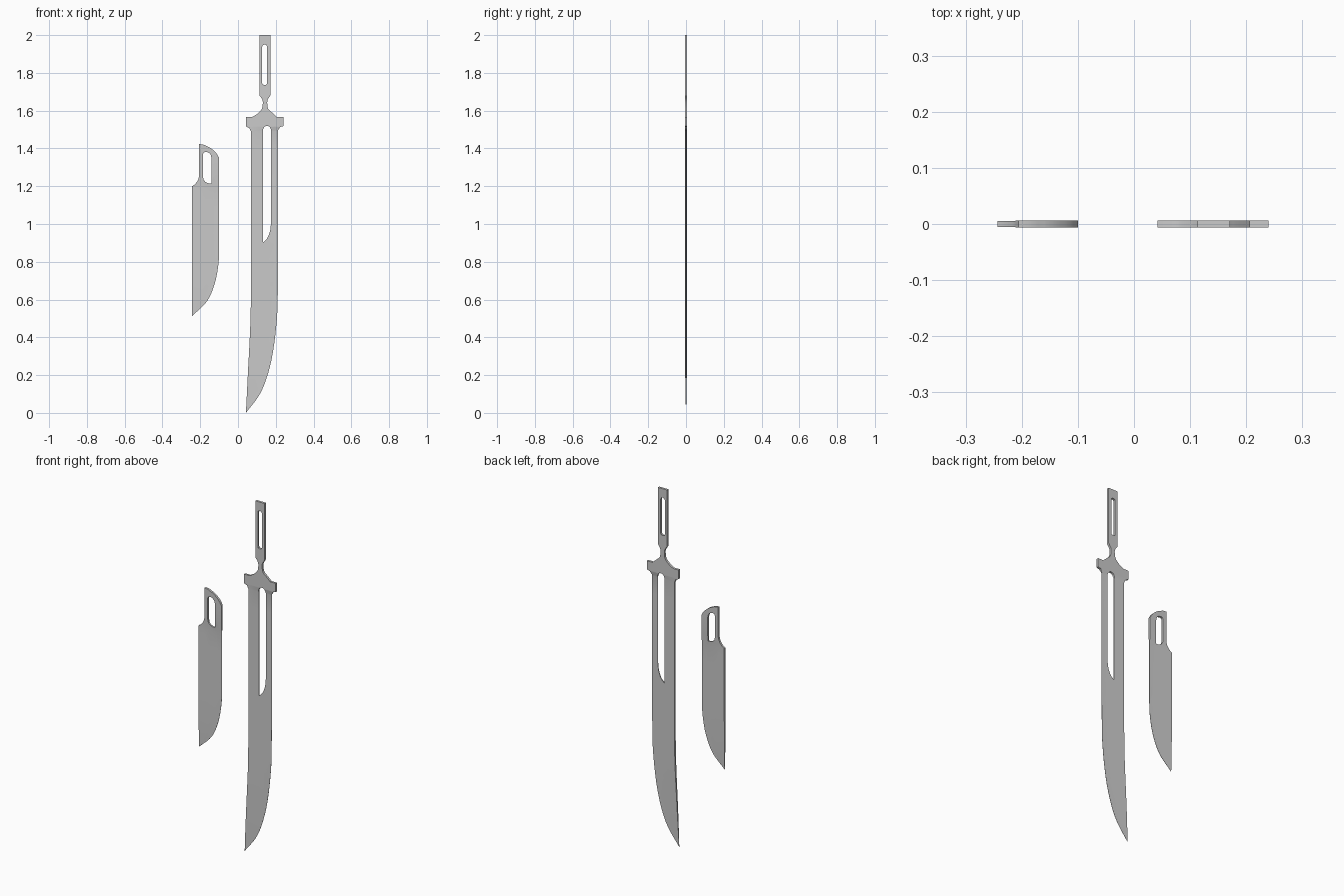
import bpy, bmesh
from mathutils import Vector

if "Cube" in bpy.data.objects:
    bpy.data.objects.remove(bpy.data.objects["Cube"])

T = 0.0063  # half thickness of the steel


def smooth(pts, n=5):
    """Rounded path through the given points."""
    p = [Vector(q) for q in pts]
    p = [2 * p[0] - p[1]] + p + [2 * p[-1] - p[-2]]
    out = []
    for a, b, c, d in zip(p, p[1:], p[2:], p[3:]):
        for i in range(n):
            t = i / n
            out.append(0.5 * (2 * b + (c - a) * t + (2 * a - 5 * b + 4 * c - d) * t * t
                              + (3 * b - a - 3 * c + d) * t ** 3))
    return [tuple(v) for v in out] + [tuple(pts[-1])]


def slot(x0, x1, z0, z1, c):
    """Upright slot with rounded corners."""
    return [(x0, z0 + c), (x0 + c * .3, z0 + c * .3), (x0 + c, z0),
            (x1 - c, z0), (x1 - c * .3, z0 + c * .3), (x1, z0 + c),
            (x1, z1 - c), (x1 - c * .3, z1 - c * .3), (x1 - c, z1),
            (x0 + c, z1), (x0 + c * .3, z1 - c * .3), (x0, z1 - c)]


def edge_x(edge, z):
    """x of the cutting edge at height z (edge runs downwards)."""
    if z >= edge[0][1]:
        return edge[0][0]
    for (xa, za), (xb, zb) in zip(edge, edge[1:]):
        if za >= z >= zb:
            return xb + (xa - xb) * (z - zb) / max(za - zb, 1e-6)
    return edge[-1][0]


def blade(name, outline, holes, edge, width, z_flat, z_ground, cuts_x):
    cu = bpy.data.curves.new(name + "_profile", 'CURVE')
    cu.dimensions, cu.fill_mode, cu.extrude = '2D', 'BOTH', T
    for loop in [outline] + holes:
        s = cu.splines.new('POLY')
        s.points.add(len(loop) - 1)
        for pt, (x, z) in zip(s.points, loop):
            pt.co = (x, z, 0, 1)
        s.use_cyclic_u = True
    tmp = bpy.data.objects.new(name + "_profile", cu)
    bpy.context.collection.objects.link(tmp)
    dg = bpy.context.evaluated_depsgraph_get()
    me = bpy.data.meshes.new_from_object(tmp.evaluated_get(dg))
    bpy.data.objects.remove(tmp)

    bm = bmesh.new()
    bm.from_mesh(me)
    bmesh.ops.remove_doubles(bm, verts=bm.verts, dist=1e-5)
    for v in bm.verts:
        v.co = (v.co.x, -v.co.z, v.co.y)
    # cut lines so the grind follows the blade evenly
    planes = [((x, 0, 0), (1, 0, 0)) for x in cuts_x]
    planes += [((0, 0, z), (0, 0, 1)) for z in
               [z_flat, z_ground] + [z_ground - 0.1 * i for i in range(1, 15)]]
    for co, no in planes:
        bmesh.ops.bisect_plane(bm, geom=bm.verts[:] + bm.edges[:] + bm.faces[:],
                               dist=1e-5, plane_co=co, plane_no=no)
    # grind from thick spine to thin cutting edge
    for v in bm.verts:
        x, y, z = v.co
        k = max(0.08, min(1, (edge_x(edge, z) - x) / width))
        f = max(0, min(1, (z - z_ground) / (z_flat - z_ground)))
        v.co.y = (T if y > 0 else -T) * (f + (1 - f) * k * 0.9)
    bmesh.ops.recalc_face_normals(bm, faces=bm.faces)
    bm.to_mesh(me)
    bm.free()
    me.materials.clear()
    ob = bpy.data.objects.new(name, me)
    bpy.context.collection.objects.link(ob)
    bpy.ops.object.select_all(action='DESELECT')
    ob.select_set(True)
    bpy.context.view_layer.objects.active = ob
    bpy.ops.object.shade_smooth_by_angle(angle=0.5)
    return ob


# Long sword: tang, guard and blade in one plate
edge = smooth([(0.212, 0.9), (0.211, 0.7), (0.206, 0.5), (0.177, 0.28),
               (0.124, 0.115), (0.042, 0.0)])
spine = smooth([(0.042, 0.0), (0.053, 0.22), (0.065, 0.46), (0.069, 0.65)])
guard_left = [(0.069, 1.49), (0.06, 1.508), (0.042, 1.516), (0.042, 1.567), (0.075, 1.567)]
neck_left = smooth([(0.082, 1.57), (0.105, 1.585), (0.124, 1.605), (0.13, 1.625),
                    (0.13, 1.655), (0.114, 1.68)], 3)
tang = [(0.113, 2.0), (0.171, 2.0)]
neck_right = smooth([(0.171, 1.68), (0.156, 1.655), (0.156, 1.625), (0.163, 1.605),
                     (0.183, 1.588), (0.206, 1.567)], 3)
guard_right = [(0.24, 1.567), (0.24, 1.518), (0.222, 1.513), (0.212, 1.495)]
fuller = smooth([(0.175, 1.01), (0.17, 0.965), (0.155, 0.925), (0.132, 0.902)], 3) + \
    [(0.132, 1.5), (0.138, 1.513), (0.147, 1.519), (0.16, 1.519), (0.169, 1.513), (0.175, 1.5)]
blade("long_sword", edge + spine[1:] + guard_left + neck_left + tang + neck_right + guard_right,
      [slot(0.128, 0.154, 1.735, 1.95, 0.011), fuller],
      edge, 0.143, 1.515, 1.49, [0.09, 0.11, 0.15, 0.19])

# Short companion knife
edge = smooth([(-0.1, 0.86), (-0.104, 0.785), (-0.123, 0.685), (-0.165, 0.59), (-0.243, 0.513)])
heel = [(-0.243, 1.2)] + smooth([(-0.23, 1.208), (-0.214, 1.228), (-0.206, 1.252)], 3)
pommel = [(-0.206, 1.423)] + smooth([(-0.185, 1.421), (-0.145, 1.402), (-0.115, 1.375), (-0.1, 1.35)], 3)
grip_hole = [(-0.185, 1.37), (-0.181, 1.379), (-0.172, 1.382), (-0.157, 1.379), (-0.145, 1.368),
             (-0.14, 1.35), (-0.14, 1.215), (-0.155, 1.215), (-0.172, 1.222), (-0.182, 1.234),
             (-0.185, 1.25)]
blade("short_knife", edge + heel + pommel, [grip_hole],
      edge, 0.143, 1.25, 1.19, [-0.205, -0.185, -0.16, -0.13])
